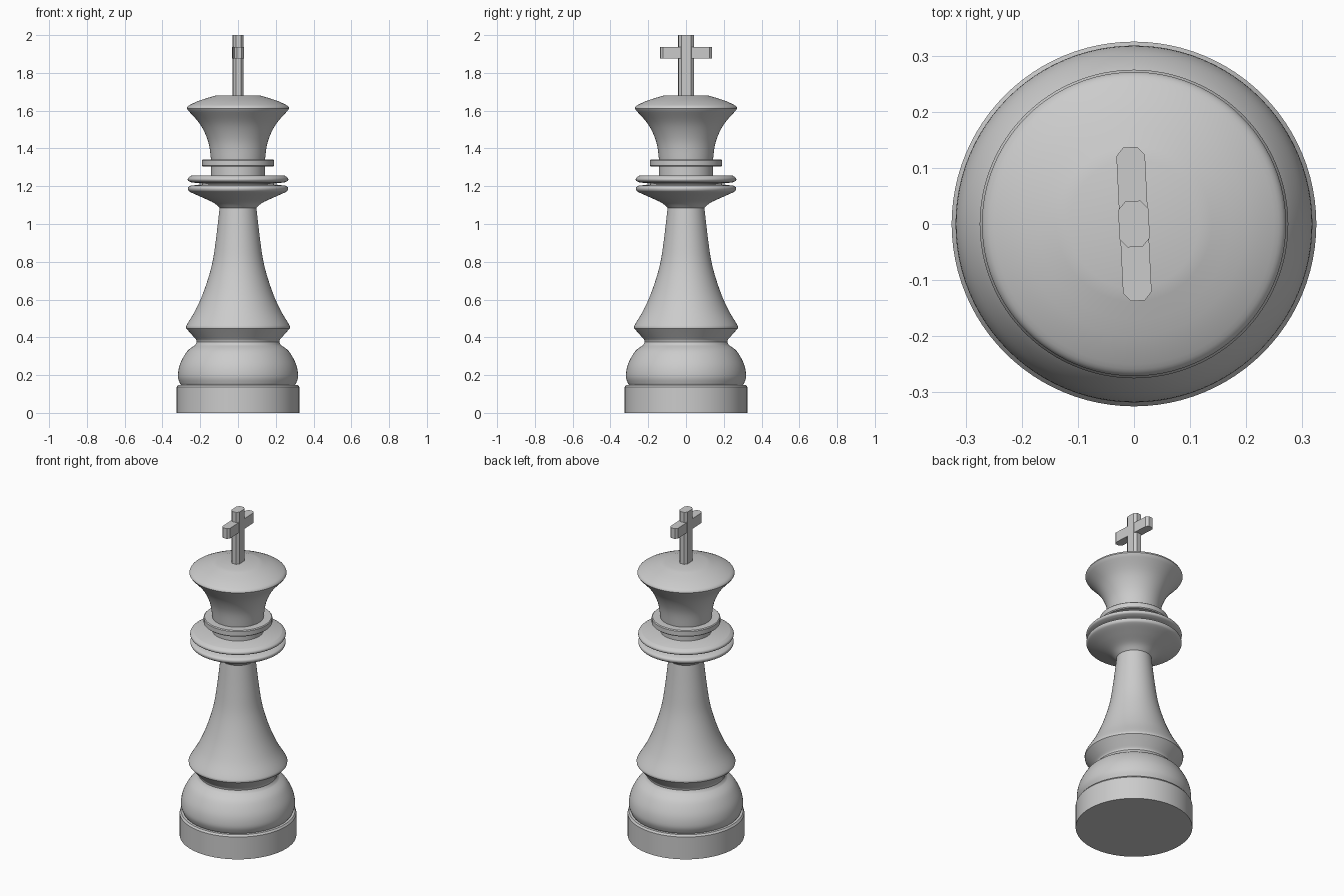
import bpy, bmesh, math

if "Cube" in bpy.data.objects:
    bpy.data.objects.remove(bpy.data.objects["Cube"])

SEG = 96


def smooth_path(pts, steps=5):
    """Catmull-Rom curve through (radius, z) points."""
    p = [pts[0]] + pts + [pts[-1]]
    out = []
    for i in range(1, len(p) - 2):
        a, b, c, d = p[i - 1:i + 3]
        for k in range(steps):
            t = k / steps
            out.append(tuple(0.5 * (2 * b[j] + (c[j] - a[j]) * t
                       + (2 * a[j] - 5 * b[j] + 4 * c[j] - d[j]) * t * t
                       + (3 * b[j] - a[j] - 3 * c[j] + d[j]) * t ** 3) for j in (0, 1)))
    return out + [pts[-1]]


def finish(name, bm):
    bmesh.ops.recalc_face_normals(bm, faces=bm.faces)
    me = bpy.data.meshes.new(name)
    bm.to_mesh(me)
    bm.free()
    ob = bpy.data.objects.new(name, me)
    bpy.context.collection.objects.link(ob)
    return ob


def lathe(name, profile):
    """Turn a bottom-to-top profile around z and cap both ends."""
    bm = bmesh.new()
    rings = [[bm.verts.new((r * math.cos(2 * math.pi * i / SEG),
                            r * math.sin(2 * math.pi * i / SEG), z))
              for i in range(SEG)] for r, z in profile]
    for lo, hi in zip(rings, rings[1:]):
        for i in range(SEG):
            j = (i + 1) % SEG
            bm.faces.new((lo[i], lo[j], hi[j], hi[i]))
    bm.faces.new(rings[0])
    bm.faces.new(rings[-1])
    ob = finish(name, bm)
    bpy.ops.object.select_all(action='DESELECT')
    ob.select_set(True)
    bpy.context.view_layer.objects.active = ob
    bpy.ops.object.shade_smooth_by_angle(angle=math.radians(32))


def octagon_bar(name, hx, hy, z0, z1, turn):
    """Flat-sided upright bar with chamfered corners in plan."""
    cx, cy = hx * 0.5, min(hy * 0.4, 0.015)
    quarter = [(hx, hy - cy), (hx - cx, hy)]
    plan = (quarter + [(-x, y) for x, y in reversed(quarter)]
            + [(-x, -y) for x, y in quarter] + [(x, -y) for x, y in reversed(quarter)])
    bm = bmesh.new()
    face = bm.faces.new([bm.verts.new((x, y, z0)) for x, y in plan])
    top = bmesh.ops.extrude_face_region(bm, geom=[face], use_keep_orig=True)
    for v in top['geom']:
        if isinstance(v, bmesh.types.BMVert):
            v.co.z = z1
    finish(name, bm).rotation_euler.z = turn


# Foot: plinth and rounded cushion
lathe("plinth", [(0.325, 0), (0.325, 0.137), (0.317, 0.148)])
lathe("cushion", [(0.30, 0.145)] + smooth_path(
    [(0.307, 0.155), (0.318, 0.195), (0.307, 0.258), (0.27, 0.325), (0.226, 0.36)])
    + [(0.219, 0.375)])

# Stem with flared skirt
lathe("stem", [(0.219, 0.36), (0.219, 0.383)] + smooth_path(
    [(0.222, 0.388), (0.25, 0.42), (0.274, 0.447)], 3) + smooth_path(
    [(0.275, 0.457), (0.266, 0.475), (0.222, 0.55), (0.178, 0.652), (0.138, 0.785),
     (0.117, 0.917), (0.097, 1.09)]))

# Double collar
lathe("lower_collar", smooth_path(
    [(0.097, 1.085), (0.13, 1.113), (0.195, 1.143), (0.25, 1.168), (0.264, 1.18),
     (0.264, 1.194), (0.25, 1.203)]) + [(0.19, 1.21)])
lathe("collar_gap", [(0.19, 1.2), (0.19, 1.225)])
lathe("upper_collar", [(0.19, 1.214)] + smooth_path(
    [(0.245, 1.22), (0.264, 1.229), (0.264, 1.244), (0.245, 1.257)]))

# Neck and ring
lathe("neck", [(0.143, 1.25), (0.143, 1.36)])
lathe("neck_ring", [(0.186, 1.304), (0.191, 1.309), (0.191, 1.337), (0.186, 1.342)])

# Crown
lathe("crown", smooth_path(
    [(0.143, 1.342), (0.158, 1.437), (0.2, 1.527), (0.266, 1.603)])
    + smooth_path([(0.271, 1.612), (0.266, 1.622), (0.25, 1.633), (0.2, 1.655),
                   (0.115, 1.681)], 3))

# Cross on top, turned slightly
TURN = math.radians(2.8)
octagon_bar("cross_post", 0.027, 0.041, 1.66, 2.0, TURN)
octagon_bar("cross_arm", 0.0255, 0.137, 1.875, 1.938, TURN)
